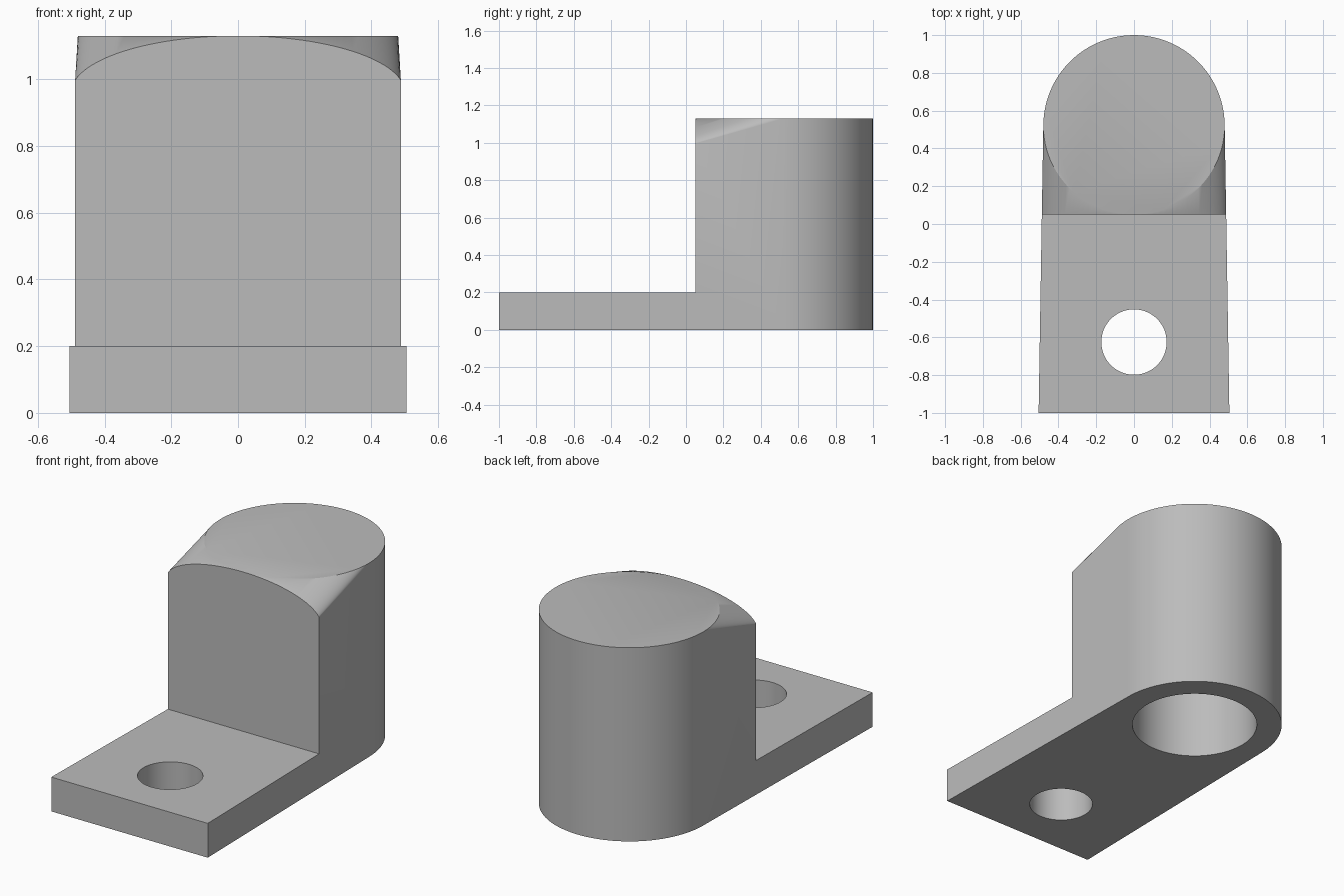
import bpy
import bmesh
import math

if "Cube" in bpy.data.objects:
    bpy.data.objects.remove(bpy.data.objects["Cube"], do_unlink=True)

grey = bpy.data.materials.new("plain grey")
grey.use_nodes = True
colour = (0.5, 0.5, 0.5, 1)
grey.diffuse_color = colour
grey.node_tree.nodes["Principled BSDF"].inputs["Base Color"].default_value = colour

# Main dimensions
R, CY = 0.48, 0.52          # round post radius and centre
STEP_Y, FRONT_Y = 0.05, -1.0
PLATE_Z, TOP_Z = 0.2, 1.13
FRONT_W, STEP_W = 0.505, 0.488
SEG = 48                    # segments per half circle

bm = bmesh.new()


def vert(x, y, z):
    return bm.verts.new((x, y, z))


def half_circle(z, sign, depth):
    """Half circle of the post from +x to -x, towards the back or the front."""
    steps = [math.pi * i / SEG for i in range(SEG + 1)]
    return [vert(R * math.cos(t), CY + sign * depth * math.sin(t), z) for t in steps]


def strip(a, b):
    for i in range(len(a) - 1):
        bm.faces.new((a[i], a[i + 1], b[i + 1], b[i]))


# Rounded back wall
back_low = half_circle(0, 1, R)
back_top = half_circle(TOP_Z, 1, R)
strip(back_low, back_top)

# Flat circular top and the arched edge of the front wall
front_top = half_circle(TOP_Z, -1, CY - STEP_Y)
front_top[0], front_top[-1] = back_top[0], back_top[-1]
arch = []
for i in range(SEG + 1):
    x = STEP_W * math.cos(math.pi * i / SEG)
    arch.append(vert(x, STEP_Y, 0.96 + 0.17 * math.sqrt(1 - (x / 0.5) ** 2)))
bm.faces.new(back_top + front_top[-2:0:-1])

# Sloping shoulders from the round top down to the arch
strip(front_top, arch)

# Plate corners, left then right
step = [vert(s * STEP_W, STEP_Y, PLATE_Z) for s in (1, -1)]
nose_top = [vert(s * FRONT_W, FRONT_Y, PLATE_Z) for s in (1, -1)]
nose_low = [vert(s * FRONT_W, FRONT_Y, 0) for s in (1, -1)]

# Side, front, step and bottom faces
for k, e in ((0, 0), (1, -1)):
    bm.faces.new((nose_low[k], back_low[e], back_top[e], arch[e], step[k], nose_top[k]))
bm.faces.new(arch + [step[1], step[0]])
bm.faces.new((step[0], step[1], nose_top[1], nose_top[0]))
bm.faces.new((nose_top[0], nose_top[1], nose_low[1], nose_low[0]))
bm.faces.new(back_low + [nose_low[1], nose_low[0]])

# Close the shell where the shoulders meet at the middle
bmesh.ops.remove_doubles(bm, verts=bm.verts, dist=0.0001)
bmesh.ops.recalc_face_normals(bm, faces=bm.faces)
mesh = bpy.data.meshes.new("bracket_body")
bm.to_mesh(mesh)
bm.free()
body = bpy.data.objects.new("bracket_body", mesh)
bpy.context.collection.objects.link(body)
mesh.materials.append(grey)


def drill(name, radius, y, low, high):
    bpy.ops.mesh.primitive_cylinder_add(vertices=96, radius=radius, depth=high - low,
                                        location=(0, y, (low + high) / 2))
    cutter = bpy.context.object
    cutter.name = name
    cutter.data.materials.append(grey)
    cutter.hide_render = True
    cut = body.modifiers.new(name, "BOOLEAN")
    cut.operation, cut.solver, cut.object = "DIFFERENCE", "EXACT", cutter
    bpy.context.view_layer.objects.active = body
    bpy.ops.object.modifier_apply(modifier=name)
    bpy.data.objects.remove(cutter, do_unlink=True)


# Screw hole through the plate and blind socket under the post
drill("screw_hole", 0.173, -0.625, -0.1, 0.3)
drill("post_socket", 0.343, CY, -0.1, 0.93)

bpy.ops.object.select_all(action="DESELECT")
body.select_set(True)
bpy.context.view_layer.objects.active = body
bpy.ops.object.shade_smooth_by_angle(angle=math.radians(25))
